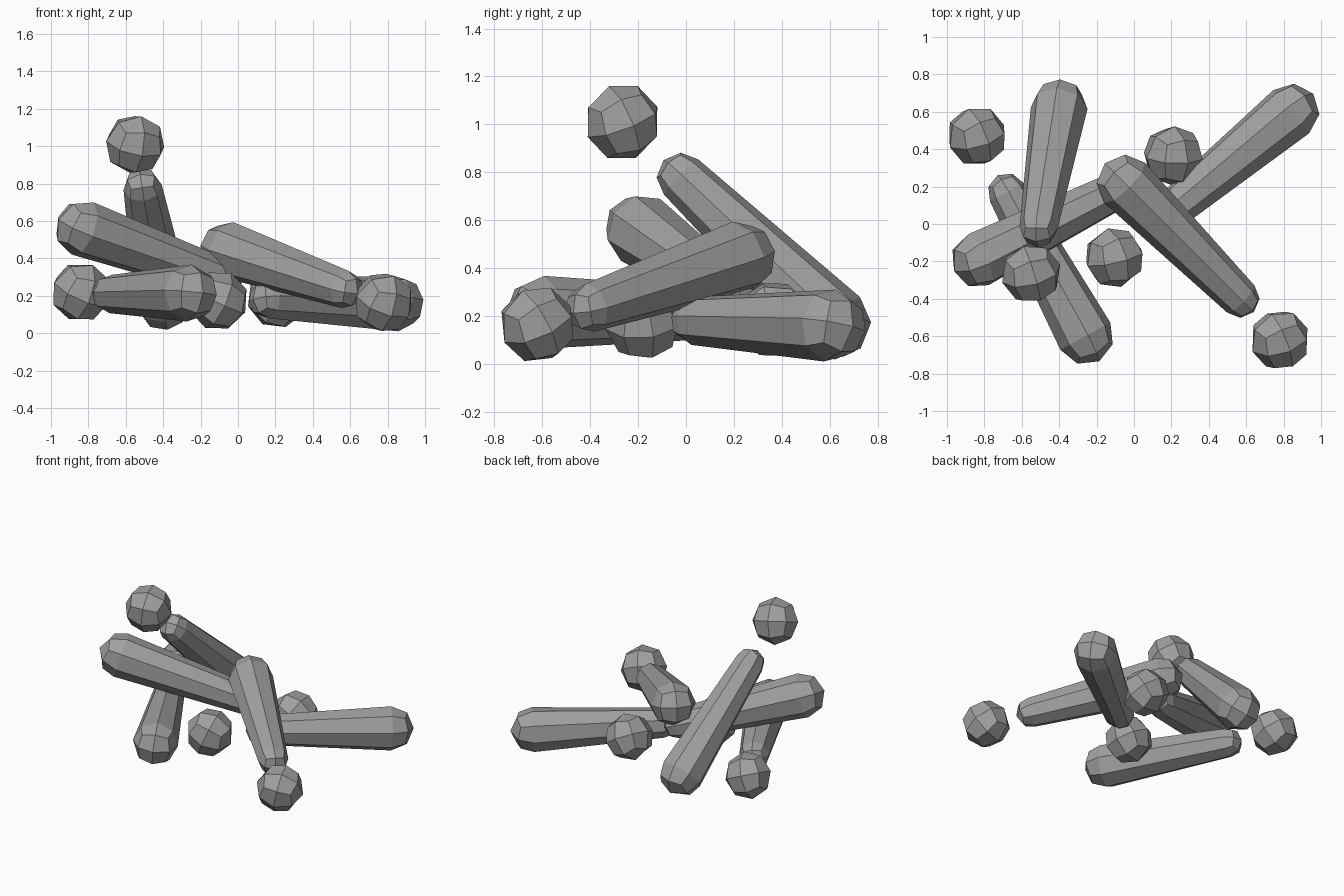
import bpy
import bmesh
from mathutils import Vector, Euler, Matrix

if "Cube" in bpy.data.objects:
    bpy.data.objects.remove(bpy.data.objects["Cube"], do_unlink=True)

# One plain grey for every part
GREY = (0.35, 0.35, 0.35, 1)
grey = bpy.data.materials.new("stone_grey")
grey.use_nodes = True
grey.diffuse_color = GREY
shader = next(n for n in grey.node_tree.nodes if n.type == 'BSDF_PRINCIPLED')
shader.inputs["Base Color"].default_value = GREY
shader.inputs["Roughness"].default_value = 0.8


def quad_sphere():
    """Unit ball made of a once-divided cube."""
    bm = bmesh.new()
    bmesh.ops.create_cube(bm, size=2)
    bmesh.ops.subdivide_edges(bm, edges=bm.edges[:], cuts=1, use_grid_fill=True)
    for v in bm.verts:
        v.co.normalize()
    return bm


def finish(bm, name):
    bmesh.ops.recalc_face_normals(bm, faces=bm.faces[:])
    mesh = bpy.data.meshes.new(name)
    bm.to_mesh(mesh)
    bm.free()
    mesh.materials.append(grey)
    obj = bpy.data.objects.new(name, mesh)
    bpy.context.collection.objects.link(obj)
    return obj


def ball(name, centre, turn, radius=0.163):
    bm = quad_sphere()
    bmesh.ops.scale(bm, vec=(radius,) * 3, verts=bm.verts[:])
    obj = finish(bm, name)
    obj.location = centre
    obj.rotation_euler = Euler(turn)


def club(name, thick, thin, roll, r_thick=0.153, r_thin=0.103):
    """Eight-sided taper with a half ball on each end."""
    thick, thin = Vector(thick), Vector(thin)
    axis = thin - thick
    bm = quad_sphere()
    # A second ring lets the two halves be pulled apart
    bmesh.ops.bisect_plane(bm, geom=bm.verts[:] + bm.edges[:] + bm.faces[:],
                           plane_co=(0, 0, 0.2), plane_no=(0, 0, 1))
    for v in bm.verts:
        upper = v.co.z > 0.1
        if upper and v.co.z < 0.3:
            v.co.z = 0
            v.co.normalize()
        v.co *= r_thin if upper else r_thick
        if upper:
            v.co.z += axis.length
    turn = axis.to_track_quat('Z', 'Y').to_matrix() @ Matrix.Rotation(roll, 3, 'Z')
    bmesh.ops.rotate(bm, matrix=turn, verts=bm.verts[:])
    finish(bm, name).location = thick


# Pile of tapered clubs: thick end, thin end, roll
club("leaning_club", (-0.40, 0.62, 0.17), (-0.51, -0.02, 0.78), 0.2)
club("front_club", (-0.26, -0.60, 0.215), (-0.68, 0.17, 0.21), 0.1)
club("middle_club", (-0.83, -0.19, 0.56), (-0.07, 0.19, 0.29), 0.3)
club("crossing_club", (-0.05, 0.22, 0.445), (0.57, -0.40, 0.235), 0.0)
club("side_club", (0.84, 0.60, 0.16), (0.16, 0.04, 0.18), 0.2)

# Balls around and above the pile: centre, turn
ball("back_right_ball", (-0.84, 0.47, 0.22), (0.4, 0.3, 0.4))
ball("back_left_ball", (0.21, 0.365, 0.185), (0.3, 0.5, 0.1))
ball("centre_ball", (-0.105, -0.18, 0.175), (0.2, 0.4, 0.3))
ball("front_left_ball", (0.78, -0.62, 0.165), (0.5, 0.2, 0.4))
ball("top_ball", (-0.55, -0.265, 1.01), (0.4, 0.1, 0.3))
